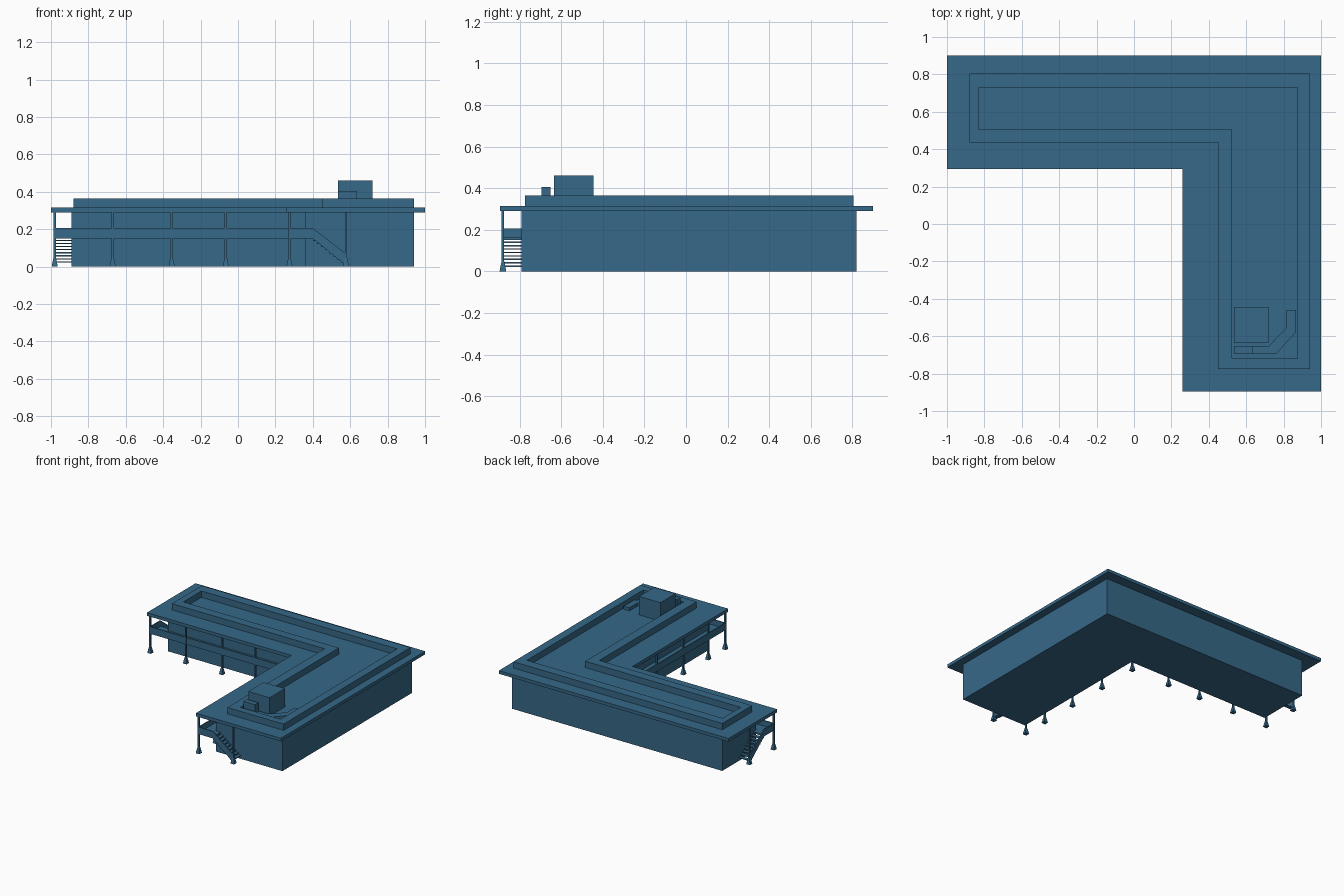
import bpy
import bmesh
from mathutils import Vector

cube = bpy.data.objects.get("Cube")
if cube:
    bpy.data.objects.remove(cube)

blue = bpy.data.materials.new("slate blue")
blue.use_nodes = True
colour = (0.037, 0.138, 0.246, 1)
blue.diffuse_color = colour
blue.node_tree.nodes["Principled BSDF"].inputs["Base Color"].default_value = colour


def finish(name, bm):
    bmesh.ops.recalc_face_normals(bm, faces=bm.faces)
    mesh = bpy.data.meshes.new(name)
    bm.to_mesh(mesh)
    bm.free()
    mesh.materials.append(blue)
    obj = bpy.data.objects.new(name, mesh)
    bpy.context.collection.objects.link(obj)
    return obj


def extrude(name, points, direction):
    """Flat outline pushed along a direction into a solid."""
    bm = bmesh.new()
    face = bm.faces.new([bm.verts.new(p) for p in points])
    made = bmesh.ops.extrude_face_region(bm, geom=[face], use_keep_orig=True)
    moved = [g for g in made["geom"] if isinstance(g, bmesh.types.BMVert)]
    bmesh.ops.translate(bm, verts=moved, vec=Vector(direction))
    return finish(name, bm)


def slab(name, outline, z0, z1):
    return extrude(name, [(x, y, z0) for x, y in outline], (0, 0, z1 - z0))


def box(name, x0, x1, y0, y1, z0, z1):
    return slab(name, [(x0, y0), (x1, y0), (x1, y1), (x0, y1)], z0, z1)


def ell(x0, x1, y0, y1, xi, yi):
    """L-shaped plan with its inner corner at xi, yi."""
    return [(x0, y1), (x0, yi), (xi, yi), (xi, y0), (x1, y0), (x1, y1)]


def ring(name, outer, inner, z0, z1):
    bm = bmesh.new()
    loops = [[bm.verts.new((x, y, z)) for x, y in line]
             for line, z in ((outer, z0), (outer, z1), (inner, z1), (inner, z0))]
    n = len(outer)
    for k in range(4):
        a, b = loops[k], loops[(k + 1) % 4]
        for i in range(n):
            j = (i + 1) % n
            bm.faces.new((a[i], a[j], b[j], b[i]))
    return finish(name, bm)


# Building body, roof and roof kerb
ROOF = 0.315
slab("building_walls", ell(-0.89, 0.94, -0.79, 0.82, 0.36, 0.40), 0, 0.29)
slab("roof_slab", ell(-1, 1, -0.895, 0.9, 0.26, 0.295), 0.29, ROOF)
ring("roof_parapet", ell(-0.88, 0.94, -0.775, 0.805, 0.45, 0.435),
     ell(-0.83, 0.875, -0.72, 0.73, 0.525, 0.505), ROOF, 0.365)

# Rooftop plant
box("roof_plant_room", 0.535, 0.72, -0.635, -0.445, ROOF, 0.46)
box("vent_box", 0.535, 0.635, -0.695, -0.652, ROOF, 0.405)
slab("roof_duct", [(0.635, -0.695), (0.76, -0.695), (0.865, -0.58), (0.865, -0.46),
                   (0.815, -0.46), (0.815, -0.555), (0.72, -0.652), (0.635, -0.652)],
     ROOF, 0.34)

# Raised walkway and its solid railing
path = [(-0.985, 0.435), (-0.985, 0.305), (0.27, 0.305), (0.27, -0.885), (0.4, -0.885)]
wall_side = [(0.4, -0.79), (0.36, -0.79), (0.36, 0.40), (-0.89, 0.40), (-0.89, 0.435)]
slab("walkway_floor", path + wall_side, 0.15, 0.162)
T = 0.008
inset = [(-0.985 + T, 0.435), (-0.985 + T, 0.305 + T), (0.27 + T, 0.305 + T),
         (0.27 + T, -0.885 + T), (0.4, -0.885 + T)]
slab("walkway_railing", path + inset[::-1], 0.15, 0.205)


# Stairs at both ends: a runs along the flight, d runs towards the wall
def front_end(a, d, z):
    return (0.27 + a, -0.885 + d, z)


def side_end(a, d, z):
    return (-0.985 + d, 0.305 + a, z)


STEPS = 8
for label, place in (("front", front_end), ("side", side_end)):
    across = Vector(place(0, 1, 0)) - Vector(place(0, 0, 0))
    profile = [(0.13, 0.205), (0.305, 0.07), (0.305, 0.008), (0.13, 0.15)]
    extrude(label + "_stair_railing", [place(a, 0, z) for a, z in profile], across * T)
    for i in range(STEPS):
        a = 0.13 + i * 0.0215
        z = 0.137 - i * 0.0165
        tread = [(a, z), (a + 0.027, z), (a + 0.027, z + 0.006), (a, z + 0.006)]
        extrude(f"{label}_stair_tread_{i + 1}",
                [place(p, 0.002, q) for p, q in tread], across * 0.093)


# Slim columns with flared feet
def column(name, x, y):
    bm = bmesh.new()
    loops = []
    for z, h in ((0, 0.016), (0.022, 0.012), (0.05, 0.006), (0.29, 0.006)):
        loops.append([bm.verts.new((x + sx * h, y + sy * h, z))
                      for sx, sy in ((-1, -1), (1, -1), (1, 1), (-1, 1))])
    for a, b in zip(loops, loops[1:]):
        for i in range(4):
            j = (i + 1) % 4
            bm.faces.new((a[i], a[j], b[j], b[i]))
    bm.faces.new(loops[0])
    bm.faces.new(loops[-1])
    finish(name, bm)


spots = [(x, 0.309) for x in (-0.98, -0.67, -0.355, -0.065, 0.275)]
spots += [(0.275, y) for y in (-0.03, -0.36, -0.67, -0.88)]
spots += [(0.577, -0.88), (-0.98, 0.612)]
for i, (x, y) in enumerate(spots):
    column(f"column_{i + 1}", x, y)
